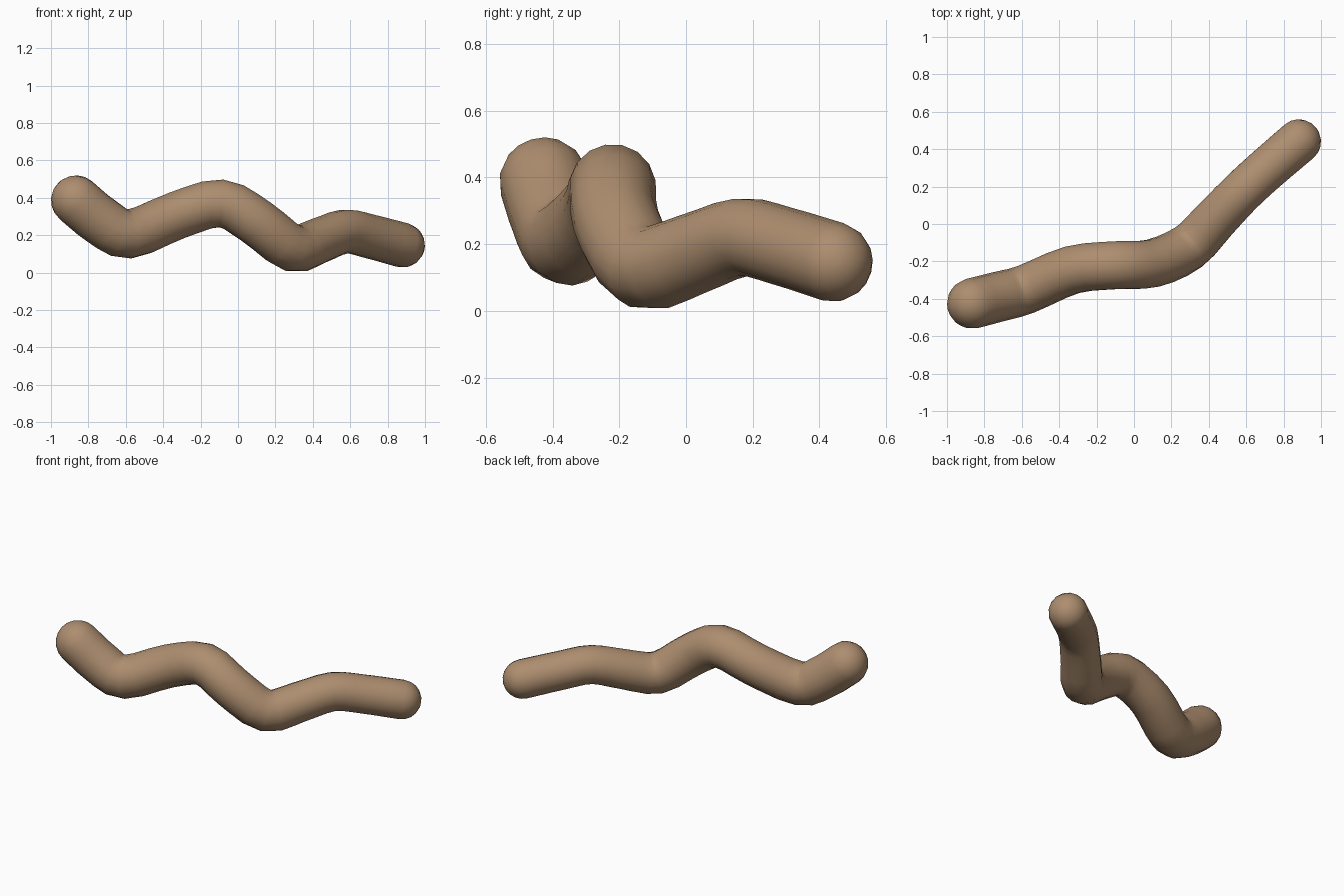
import bpy, bmesh, math
from mathutils import Vector

if "Cube" in bpy.data.objects:
    bpy.data.objects.remove(bpy.data.objects["Cube"])

# Centre line of the tube: x, y, z, radius
PATH = [(-0.865, -0.425, 0.385, 0.135), (-0.73, -0.39, 0.275, 0.134),
        (-0.58, -0.35, 0.207, 0.132), (-0.33, -0.245, 0.305, 0.13),
        (-0.09, -0.22, 0.37, 0.13), (0.10, -0.21, 0.27, 0.13),
        (0.29, -0.125, 0.132, 0.128), (0.43, 0.02, 0.17, 0.122),
        (0.57, 0.165, 0.22, 0.118), (0.70, 0.285, 0.195, 0.118),
        (0.88, 0.44, 0.147, 0.12)]
SIDES, STEPS, CAP = 16, 3, 5


def spline(pts):
    """Smooth curve through all the points."""
    p = [Vector(q) for q in pts]
    p = [2 * p[0] - p[1]] + p + [2 * p[-1] - p[-2]]
    out = []
    for i in range(1, len(p) - 2):
        a, b, c, d = p[i - 1:i + 3]
        for s in range(STEPS):
            t = s / STEPS
            out.append(0.5 * (2 * b + (c - a) * t + (2 * a - 5 * b + 4 * c - d) * t * t
                              + (3 * b - a - 3 * c + d) * t ** 3))
    return out + [p[-2]]


samples = spline(PATH)
centres = [Vector(s[:3]) for s in samples]
radii = [s[3] for s in samples]
n = len(centres)
tangents = [(centres[min(i + 1, n - 1)] - centres[max(i - 1, 0)]).normalized() for i in range(n)]

# Rings: domed start, tube, domed end
rings = []
for k in range(1, CAP):
    a = math.pi / 2 * k / CAP
    rings.append((centres[0] - tangents[0] * radii[0] * math.cos(a), tangents[0], radii[0] * math.sin(a)))
rings += list(zip(centres, tangents, radii))
for k in range(CAP - 1, 0, -1):
    a = math.pi / 2 * k / CAP
    rings.append((centres[-1] + tangents[-1] * radii[-1] * math.cos(a), tangents[-1], radii[-1] * math.sin(a)))

bm = bmesh.new()
side = Vector((0, 0, 1))
loops = []
for c, t, r in rings:
    side = (side - t * side.dot(t)).normalized()
    other = t.cross(side)
    loops.append([bm.verts.new(c + r * (side * math.cos(u) + other * math.sin(u)))
                  for u in (2 * math.pi * j / SIDES for j in range(SIDES))])
for a, b in zip(loops, loops[1:]):
    for j in range(SIDES):
        k = (j + 1) % SIDES
        bm.faces.new((a[j], a[k], b[k], b[j]))
# Close both tips
for loop, tip in ((loops[0], centres[0] - tangents[0] * radii[0]),
                  (loops[-1], centres[-1] + tangents[-1] * radii[-1])):
    v = bm.verts.new(tip)
    for j in range(SIDES):
        bm.faces.new((loop[j], loop[(j + 1) % SIDES], v))
bmesh.ops.recalc_face_normals(bm, faces=bm.faces[:])
for f in bm.faces:
    f.smooth = True

mesh = bpy.data.meshes.new("wavy_tube")
bm.to_mesh(mesh)
bm.free()
tube = bpy.data.objects.new("wavy_tube", mesh)
bpy.context.collection.objects.link(tube)

# Brown colour
mat = bpy.data.materials.new("brown")
mat.diffuse_color = (0.42, 0.27, 0.16, 1)
mat.use_nodes = True
mat.node_tree.nodes["Principled BSDF"].inputs["Base Color"].default_value = mat.diffuse_color
mesh.materials.append(mat)
